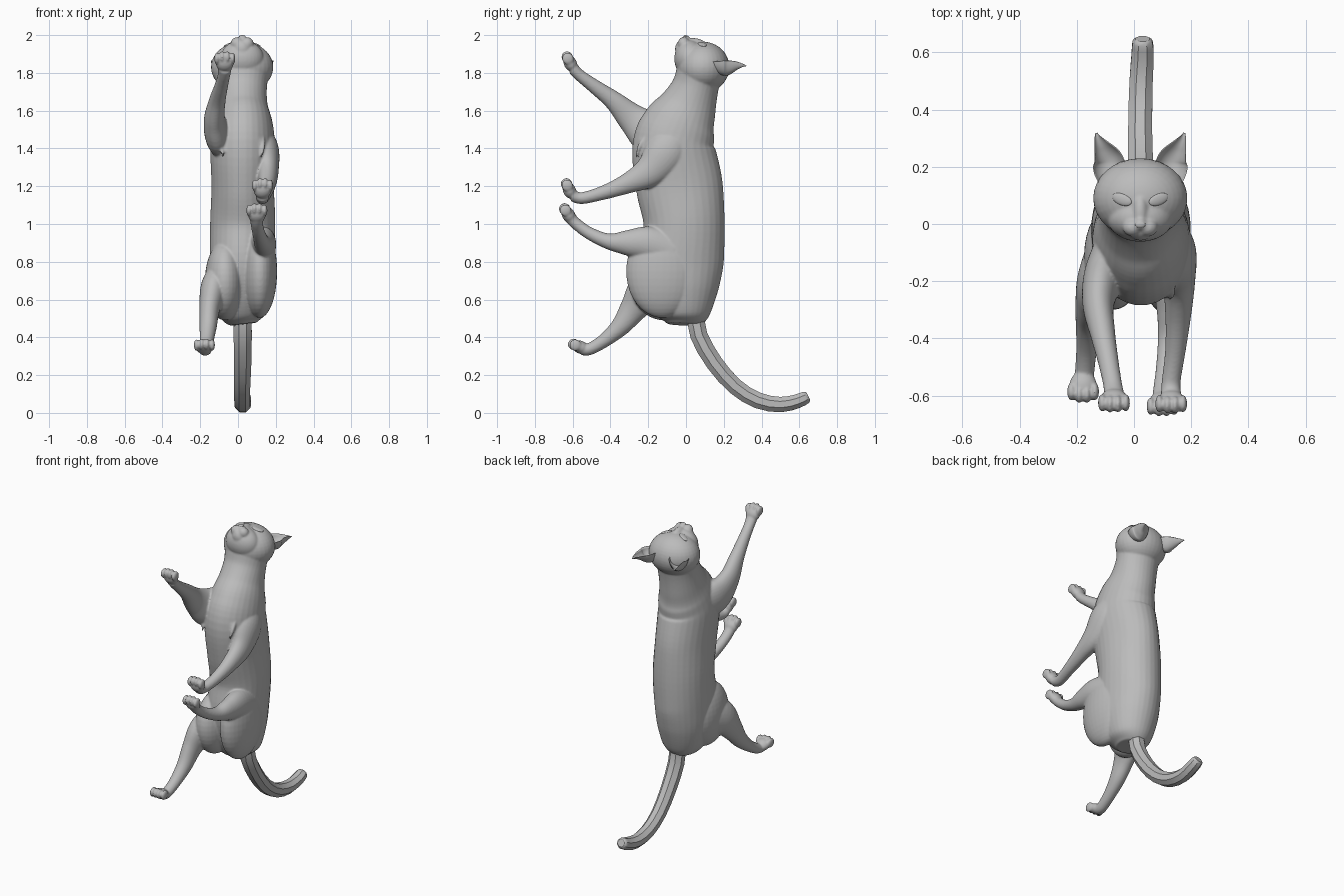
import bpy, bmesh, math
from mathutils import Vector, Matrix

cube = bpy.data.objects.get("Cube")
if cube:
    bpy.data.objects.remove(cube, do_unlink=True)

grey = bpy.data.materials.new("plain grey")
grey.use_nodes = True
grey.diffuse_color = (0.5, 0.5, 0.5, 1)
bsdf = next(n for n in grey.node_tree.nodes if n.type == 'BSDF_PRINCIPLED')
bsdf.inputs["Base Color"].default_value = (0.5, 0.5, 0.5, 1)
bsdf.inputs["Roughness"].default_value = 0.7

CX = 0.022  # middle line of the body


def ellipsoid(bm, centre, radii, rot=Matrix()):
    m = Matrix.Translation(centre) @ rot @ Matrix.Diagonal((*radii, 1))
    bmesh.ops.create_uvsphere(bm, u_segments=32, v_segments=20, radius=1, matrix=m)


def spline(p, steps):
    """Catmull-Rom through points of any dimension."""
    out = []
    for i in range(len(p) - 1):
        a, b, c, d = p[max(i - 1, 0)], p[i], p[i + 1], p[min(i + 2, len(p) - 1)]
        for k in range(steps):
            t = k / steps
            out.append([0.5 * (2 * q + (r - o) * t + (2 * o - 5 * q + 4 * r - s) * t * t
                               + (3 * q - o - 3 * r + s) * t ** 3)
                        for o, q, r, s in zip(a, b, c, d)])
    return out + [list(p[-1])]


def loft(bm, points, sides=32, steps=6, cup=0):
    """Tube through (x, y, z, half width, half depth); cup hollows one side."""
    pts = spline(points, steps)
    rings = []
    for i, (x, y, z, ra, rb) in enumerate(pts):
        t = (Vector(pts[min(i + 1, len(pts) - 1)][:3]) - Vector(pts[max(i - 1, 0)][:3])).normalized()
        side = Vector((1, 0, 0))
        side = (side - t * side.dot(t)).normalized()
        other = t.cross(side)
        ring = []
        for k in range(sides):
            a = 2 * math.pi * (k + 0.5) / sides
            v = math.sin(a)
            if cup and v < 0:
                v = -v * cup
            ring.append(bm.verts.new(Vector((x, y, z)) + side * ra * math.cos(a) + other * rb * v))
        rings.append(ring)
    for r0, r1 in zip(rings, rings[1:]):
        for k in range(sides):
            n = (k + 1) % sides
            bm.faces.new((r0[k], r0[n], r1[n], r1[k]))
    bm.faces.new(rings[0][::-1])
    bm.faces.new(rings[-1])


def finish(bm, name):
    bmesh.ops.recalc_face_normals(bm, faces=bm.faces)
    me = bpy.data.meshes.new(name)
    bm.to_mesh(me)
    bm.free()
    me.materials.append(grey)
    for f in me.polygons:
        f.use_smooth = True
    ob = bpy.data.objects.new(name, me)
    bpy.context.collection.objects.link(ob)
    return ob


def paw(bm, centre, pitch):
    """Foot pad with four toes; pitch tips the toes upward."""
    rot = Matrix.Rotation(-pitch, 4, 'X')
    ellipsoid(bm, centre, (0.047, 0.046, 0.034), rot)
    for i in range(4):
        k = i - 1.5
        tip = Vector((k * 0.0275, -0.042 + abs(k) * 0.009, 0.0))
        ellipsoid(bm, Vector(centre) + rot @ tip, (0.0145, 0.032, 0.031), rot)


# Torso and neck, bottom to top
bm = bmesh.new()
loft(bm, [(0.03, -0.01, 0.47, 0.07, 0.09), (0.025, -0.01, 0.52, 0.125, 0.14),
          (0.02, -0.02, 0.65, 0.160, 0.195), (0.02, -0.025, 0.80, 0.170, 0.225),
          (0.025, -0.01, 1.00, 0.173, 0.215), (0.025, -0.035, 1.20, 0.166, 0.23),
          (0.025, -0.065, 1.40, 0.172, 0.22), (0.025, -0.035, 1.52, 0.160, 0.198),
          (0.02, 0.01, 1.62, 0.138, 0.155), (0.02, 0.048, 1.72, 0.133, 0.125),
          (0.02, 0.068, 1.80, 0.145, 0.12)])

# Skull, nose bridge, chin, cheeks and muzzle; the face looks upward
ellipsoid(bm, (CX, 0.09, 1.83), (0.165, 0.140, 0.135))
ellipsoid(bm, (CX, 0.035, 1.925), (0.036, 0.085, 0.06))
ellipsoid(bm, (CX, 0.02, 1.875), (0.115, 0.082, 0.10))
ellipsoid(bm, (CX, -0.02, 1.925), (0.045, 0.038, 0.05))
ellipsoid(bm, (CX, 0.0, 1.975), (0.024, 0.022, 0.025))
for s in (-1, 1):
    ellipsoid(bm, (CX + s * 0.026, -0.012, 1.955), (0.035, 0.032, 0.034))

# Forelegs: the left reaches forward, the right reaches up
loft(bm, [(0.085, -0.03, 1.49, 0.08, 0.08), (0.132, -0.10, 1.385, 0.085, 0.115),
          (0.155, -0.19, 1.28, 0.06, 0.085), (0.155, -0.31, 1.215, 0.046, 0.054),
          (0.145, -0.44, 1.165, 0.036, 0.037), (0.13, -0.55, 1.137, 0.033, 0.031),
          (0.13, -0.60, 1.15, 0.036, 0.031)])
paw(bm, (0.13, -0.617, 1.178), 1.15)
loft(bm, [(-0.05, -0.06, 1.45, 0.08, 0.12), (-0.105, -0.18, 1.48, 0.07, 0.12),
          (-0.125, -0.28, 1.555, 0.055, 0.082), (-0.11, -0.38, 1.65, 0.044, 0.052),
          (-0.09, -0.48, 1.725, 0.036, 0.038), (-0.075, -0.56, 1.785, 0.033, 0.031),
          (-0.07, -0.595, 1.82, 0.036, 0.031)])
paw(bm, (-0.07, -0.612, 1.85), 1.1)

# Hind legs: the left is drawn up, the right kicks down
ellipsoid(bm, (0.115, -0.125, 0.75), (0.092, 0.192, 0.247))
loft(bm, [(0.115, -0.08, 0.85, 0.08, 0.11), (0.132, -0.20, 0.895, 0.07, 0.093),
          (0.135, -0.31, 0.90, 0.055, 0.068), (0.125, -0.41, 0.908, 0.042, 0.042),
          (0.11, -0.51, 0.95, 0.034, 0.033), (0.10, -0.58, 1.00, 0.033, 0.031),
          (0.10, -0.61, 1.03, 0.036, 0.031)])
paw(bm, (0.10, -0.622, 1.048), 1.0)
ellipsoid(bm, (-0.07, -0.115, 0.70), (0.105, 0.185, 0.21))
loft(bm, [(-0.08, -0.10, 0.68, 0.09, 0.14), (-0.125, -0.20, 0.65, 0.075, 0.11),
          (-0.15, -0.275, 0.555, 0.055, 0.075), (-0.158, -0.345, 0.46, 0.046, 0.052),
          (-0.165, -0.43, 0.385, 0.037, 0.037), (-0.172, -0.51, 0.338, 0.034, 0.032),
          (-0.176, -0.55, 0.337, 0.036, 0.031)])
paw(bm, (-0.178, -0.56, 0.348), 0.4)

# Ruffled fur lying along the chest beside the forelegs
for s in (-1, 1):
    for k in range(4):
        x, z = CX + s * (0.055 + 0.018 * k), 1.50 - 0.03 * k
        y = -0.222 - 0.008 * k
        loft(bm, [(x, y + 0.03, z + 0.05, 0.010, 0.010), (x, y, z, 0.013, 0.012),
                  (x - s * 0.008, y - 0.018, z - 0.06, 0.003, 0.003)], sides=8, steps=3)

# Fuse everything into one smooth skin
body = finish(bm, "cat_body")
rem = body.modifiers.new("fuse", 'REMESH')
rem.mode = 'VOXEL'
rem.voxel_size = 0.006
rem.use_smooth_shade = True
soft = body.modifiers.new("soften", 'SMOOTH')
soft.factor = 0.5
soft.iterations = 5

# Cupped ears, leaning back
for s, name in ((1, "left_ear"), (-1, "right_ear")):
    bm = bmesh.new()
    loft(bm, [(CX + s * 0.092, 0.13, 1.865, 0.044, 0.060), (CX + s * 0.106, 0.19, 1.872, 0.058, 0.086),
              (CX + s * 0.113, 0.23, 1.872, 0.051, 0.086), (CX + s * 0.132, 0.27, 1.864, 0.032, 0.062),
              (CX + s * 0.148, 0.302, 1.850, 0.013, 0.026), (CX + s * 0.154, 0.32, 1.838, 0.003, 0.004)],
         sides=24, cup=0.7)
    finish(bm, name)

# Slanted almond eyes
for s, name in ((1, "left_eye"), (-1, "right_eye")):
    bm = bmesh.new()
    rot = Matrix.Rotation(s * 0.32, 4, 'Y') @ Matrix.Rotation(s * 0.35, 4, 'Z')
    ellipsoid(bm, (CX + s * 0.064, 0.086, 1.951), (0.037, 0.02, 0.008), rot)
    finish(bm, name)

# Nose tip
bm = bmesh.new()
ellipsoid(bm, (CX, -0.002, 1.992), (0.018, 0.012, 0.008))
finish(bm, "nose")

# Eight-sided tail hanging down and sweeping back
bm = bmesh.new()
loft(bm, [(0.025, 0.05, 0.53, 0.05, 0.05), (0.025, 0.068, 0.41, 0.052, 0.05),
          (0.025, 0.15, 0.265, 0.049, 0.049), (0.022, 0.26, 0.14, 0.046, 0.047),
          (0.022, 0.38, 0.066, 0.045, 0.046), (0.025, 0.50, 0.044, 0.044, 0.044),
          (0.03, 0.59, 0.062, 0.042, 0.040), (0.03, 0.635, 0.082, 0.038, 0.036),
          (0.03, 0.648, 0.088, 0.026, 0.024)], sides=8, steps=2)
tail = finish(bm, "tail")
bpy.ops.object.select_all(action='DESELECT')
tail.select_set(True)
bpy.context.view_layer.objects.active = tail
bpy.ops.object.shade_smooth_by_angle(angle=math.radians(30))
